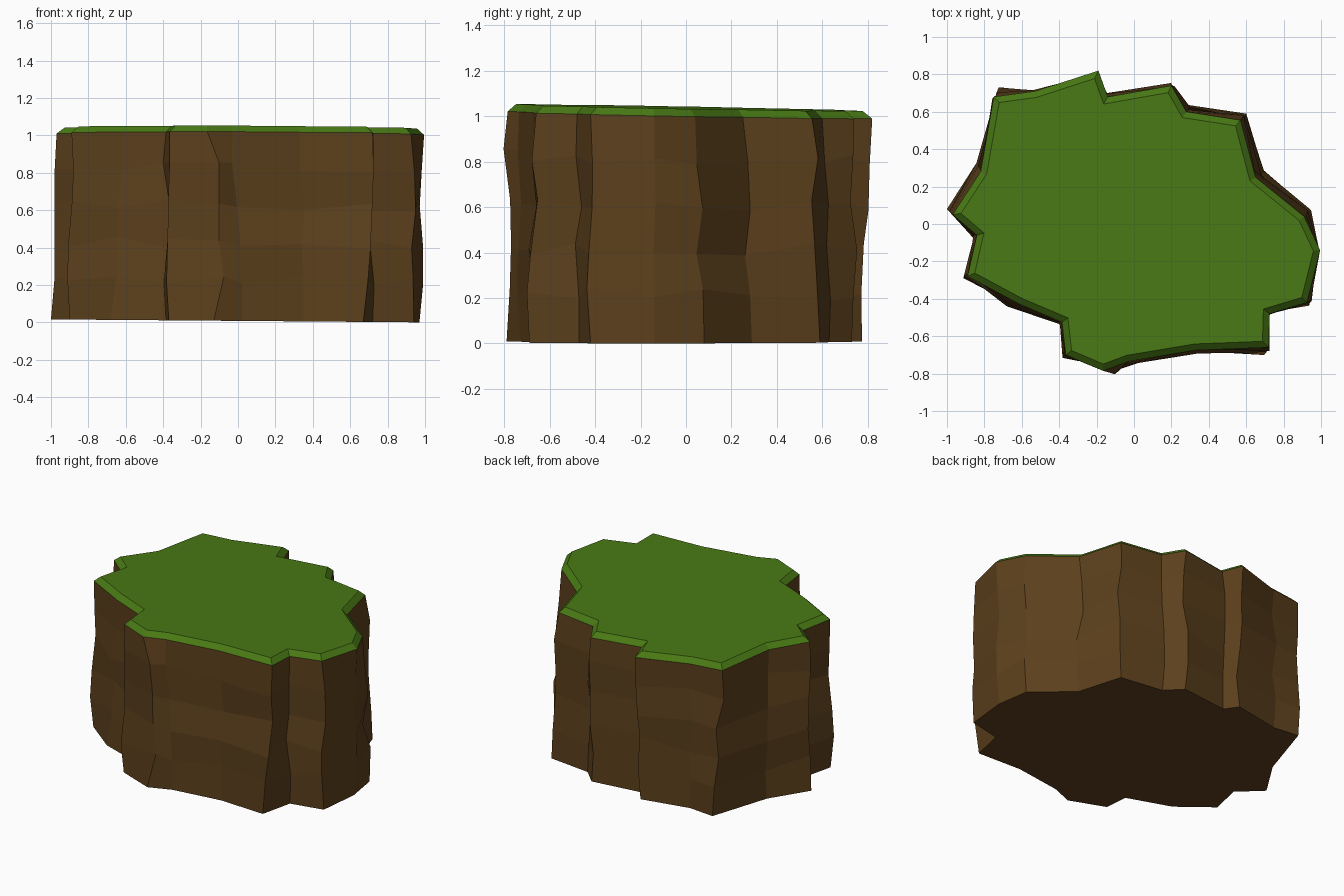
import bpy, random
from mathutils import Vector

if "Cube" in bpy.data.objects:
    bpy.data.objects.remove(bpy.data.objects["Cube"])

random.seed(4)

# Jagged outline of the block at the grass rim and at the base (matching order)
RIM = [(-.97, .05), (-.82, .28), (-.75, .68), (-.53, .71), (-.19, .82), (-.14, .68),
       (.20, .74), (.28, .60), (.57, .555), (.65, .25), (.91, .04), (.995, -.14),
       (.925, -.42), (.725, -.48), (.72, -.66), (.33, -.675), (-.03, -.735),
       (-.165, -.785), (-.365, -.70), (-.385, -.525), (-.61, -.43), (-.89, -.28), (-.84, -.06)]
BASE = [(-1.0, .08), (-.84, .33), (-.71, .73), (-.53, .71), (-.20, .775), (-.14, .69),
        (.20, .73), (.30, .63), (.60, .59), (.69, .29), (.935, .08), (.97, -.14),
        (.94, -.42), (.72, -.47), (.67, -.69), (.35, -.68), (.02, -.73),
        (-.13, -.79), (-.37, -.70), (-.385, -.54), (-.68, -.44), (-.90, -.27), (-.85, -.06)]
rim = [Vector(p) for p in reversed(RIM)]
base = [Vector(p) for p in reversed(BASE)]
N = len(rim)
LAYERS = 5


def rim_z(p):
    return 1.005 - .006 * p.x - .02 * p.y


def base_z(p):
    return .008 - .008 * p.x


def inset(loop, d):
    """Mitred inward offset of a counter-clockwise outline."""
    out = []
    for i, p in enumerate(loop):
        a = (p - loop[i - 1]).normalized()
        b = (loop[(i + 1) % len(loop)] - p).normalized()
        na, nb = Vector((-a.y, a.x)), Vector((-b.y, b.x))
        out.append(p + (na + nb) * d / max(1 + na.dot(nb), .45))
    return out


def bands(rings):
    """Quads joining consecutive rings of N points."""
    return [(r * N + i, r * N + (i + 1) % N, (r + 1) * N + (i + 1) % N, (r + 1) * N + i)
            for r in range(rings - 1) for i in range(N)]


def make(name, verts, faces, color):
    me = bpy.data.meshes.new(name)
    me.from_pydata(verts, [], faces)
    me.update()
    mat = bpy.data.materials.new(name + "_colour")
    mat.diffuse_color = color
    mat.use_nodes = True
    mat.node_tree.nodes["Principled BSDF"].inputs["Base Color"].default_value = mat.diffuse_color
    me.materials.append(mat)
    ob = bpy.data.objects.new(name, me)
    bpy.context.collection.objects.link(ob)
    return ob


# Rock body: rough stacked rings from base to rim
verts = []
for k in range(LAYERS + 1):
    t = k / LAYERS
    for b, r in zip(base, rim):
        p = b.lerp(r, t)
        z = base_z(p) * (1 - t) + rim_z(p) * t
        if 0 < k < LAYERS:
            p = p + Vector((random.uniform(-.02, .02), random.uniform(-.02, .02)))
            if p.x < -.05 and p.y < -.74:   # front prow leans sideways mid-height
                p.x += .045
            p.x = max(-.98, min(.99, p.x))
            z += .015 + random.uniform(-.03, .03)
        verts.append((p.x, p.y, z))
make("rock_body", verts, bands(LAYERS + 1) + [tuple(reversed(range(N)))],
     (.107, .051, .0116, 1))

# Grass cap: bevelled rim and flat top
top = inset(rim, .034)
verts = [(p.x, p.y, rim_z(p)) for p in rim] + [(p.x, p.y, rim_z(p) + .033) for p in top]
make("grass_cap", verts, bands(2) + [tuple(range(N, 2 * N))], (.065, .19, .007, 1))
